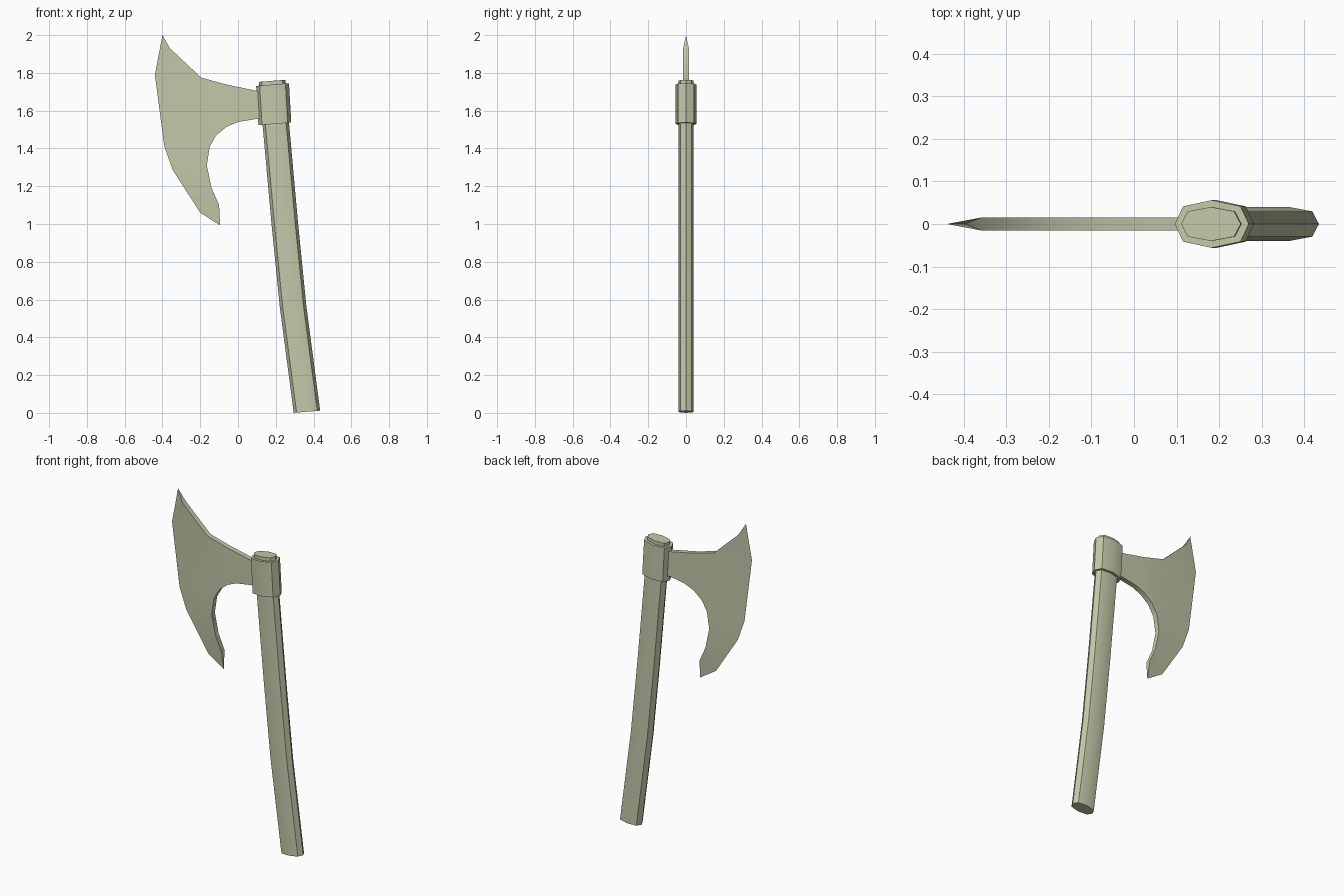
import bpy, bmesh, math

cube = bpy.data.objects.get("Cube")
if cube:
    bpy.data.objects.remove(cube, do_unlink=True)

mat = bpy.data.materials.new("pale_olive")
mat.use_nodes = True
COLOUR = (0.55, 0.58, 0.40, 1)
mat.diffuse_color = COLOUR
mat.node_tree.nodes["Principled BSDF"].inputs["Base Color"].default_value = COLOUR


def finish(name, bm, angle):
    """Turn a bmesh into a shaded, coloured object."""
    bmesh.ops.recalc_face_normals(bm, faces=bm.faces)
    me = bpy.data.meshes.new(name)
    bm.to_mesh(me)
    bm.free()
    me.materials.append(mat)
    ob = bpy.data.objects.new(name, me)
    bpy.context.collection.objects.link(ob)
    bpy.ops.object.select_all(action='DESELECT')
    ob.select_set(True)
    bpy.context.view_layer.objects.active = ob
    bpy.ops.object.shade_smooth_by_angle(angle=math.radians(angle))


def eight_sided(name, half_x, half_y, centres, tilt=0.08):
    """Loft a flattened eight-sided section through (x, z) centres."""
    section = [(1, 0), (.78, .74), (0, 1), (-.78, .74),
               (-1, 0), (-.78, -.74), (0, -1), (.78, -.74)]
    bm = bmesh.new()
    rings = [[bm.verts.new((x + u * half_x, v * half_y, z + u * half_x * tilt))
              for u, v in section] for x, z in centres]
    for low, high in zip(rings, rings[1:]):
        for i in range(8):
            j = (i + 1) % 8
            bm.faces.new((low[i], low[j], high[j], high[i]))
    bm.faces.new(rings[0])
    bm.faces.new(rings[-1])
    finish(name, bm, 25)


# Gently curved handle and the socket around its top
eight_sided("handle", .07, .04,
            [(.365, .006), (.292, .56), (.248, 1.0), (.2, 1.53), (.181, 1.758)])
eight_sided("socket", .087, .056, [(.195, 1.53), (.183, 1.738)])

# Blade: flat neck, then strips thinning to the cutting edge
THICK = .015
neck_top = [(.13, 1.70), (.09, 1.707), (-.06, 1.738)]
neck_low = [(-.115, 1.47), (-.06, 1.515), (0, 1.54), (.09, 1.555), (.13, 1.557)]
inner = [(-.36, 1.93), (-.195, 1.775), (-.15, 1.41), (-.165, 1.31),
         (-.14, 1.19), (-.1, 1.1)]
edge = [(-.4, 2.0), (-.44, 1.79), (-.39, 1.41), (-.345, 1.285),
        (-.2, 1.06), (-.095, .993)]

bm = bmesh.new()
edge_verts = [bm.verts.new((x, 0, z)) for x, z in edge]
sides = []
for y in (-THICK, THICK):
    top, mid, low = ([bm.verts.new((x, y, z)) for x, z in part]
                     for part in (neck_top, inner, neck_low))
    bm.faces.new(top + mid[1:3] + low)
    for i in range(len(mid) - 1):
        bm.faces.new((mid[i], mid[i + 1], edge_verts[i + 1], edge_verts[i]))
    sides.append((list(reversed(top)), mid, low))

# Rim between the two faces: upper back, lower curve, both points
(top_a, mid_a, low_a), (top_b, mid_b, low_b) = sides
rim_a = mid_a[:2] + top_a + low_a[::-1] + mid_a[2:]
rim_b = mid_b[:2] + top_b + low_b[::-1] + mid_b[2:]
for i in range(len(rim_a) - 1):
    bm.faces.new((rim_a[i], rim_a[i + 1], rim_b[i + 1], rim_b[i]))
bm.faces.new((rim_a[0], rim_b[0], edge_verts[0]))
bm.faces.new((rim_a[-1], rim_b[-1], edge_verts[-1]))
finish("blade", bm, 35)
